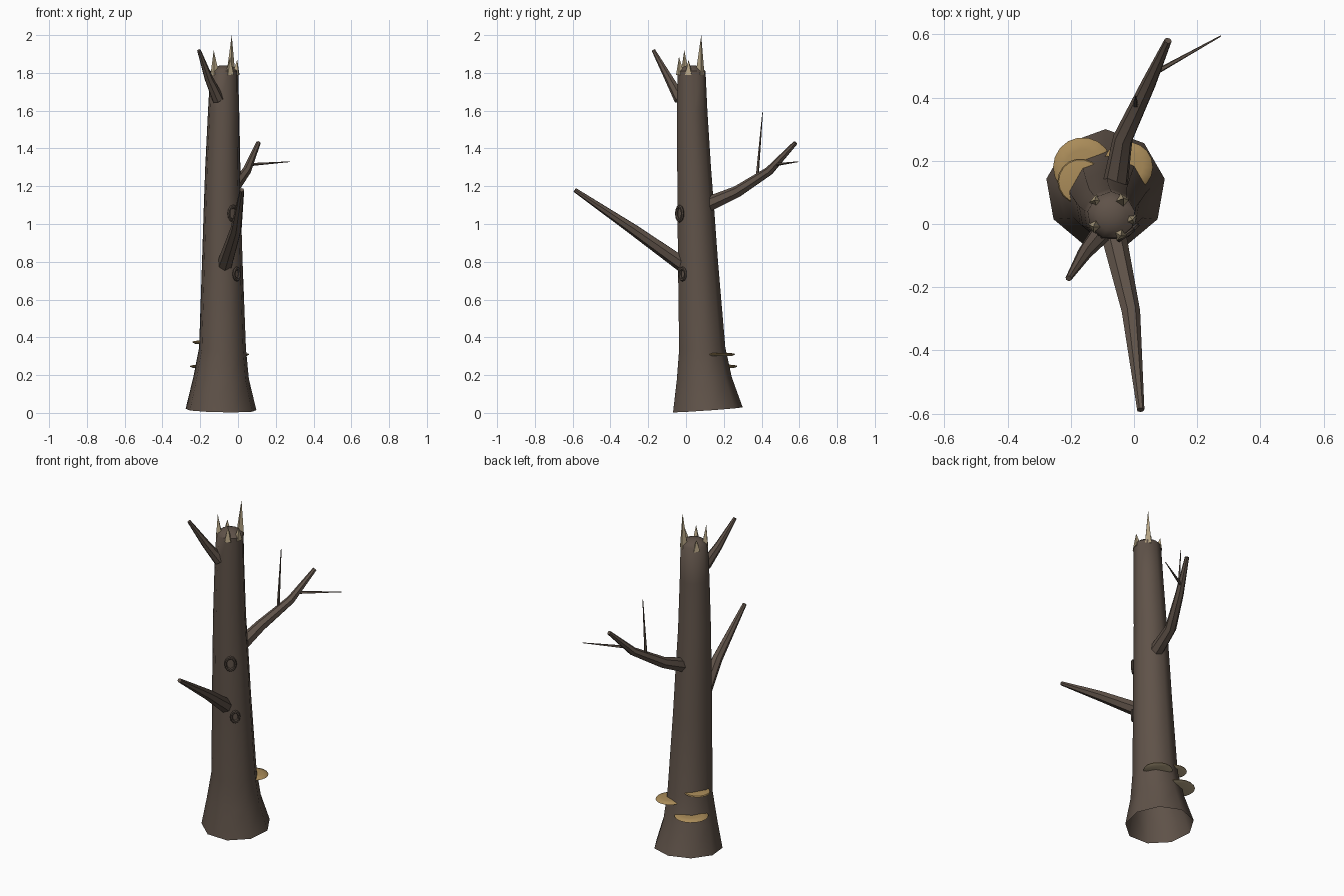
import bpy, bmesh, math
from mathutils import Vector

old = bpy.data.objects.get("Cube")
if old:
    bpy.data.objects.remove(old)


def material(name, colour):
    m = bpy.data.materials.new(name)
    m.use_nodes = True
    m.diffuse_color = (*colour, 1)
    bsdf = m.node_tree.nodes["Principled BSDF"]
    bsdf.inputs["Base Color"].default_value = (*colour, 1)
    bsdf.inputs["Roughness"].default_value = 0.9
    return m


BARK = material("bark brown", (0.115, 0.085, 0.066))
KNOT = material("dark knot brown", (0.075, 0.056, 0.044))
WOOD = material("pale split wood", (0.46, 0.37, 0.23))
FUNGUS = material("fungus tan", (0.40, 0.26, 0.10))


def finish(name, bm, mats, angle=50):
    bmesh.ops.recalc_face_normals(bm, faces=bm.faces[:])
    mesh = bpy.data.meshes.new(name)
    bm.to_mesh(mesh)
    bm.free()
    ob = bpy.data.objects.new(name, mesh)
    bpy.context.collection.objects.link(ob)
    for m in mats:
        mesh.materials.append(m)
    bpy.ops.object.select_all(action='DESELECT')
    ob.select_set(True)
    bpy.context.view_layer.objects.active = ob
    if angle:
        bpy.ops.object.shade_smooth_by_angle(angle=math.radians(angle))
    return ob


def bridge(bm, rings):
    for a, b in zip(rings, rings[1:]):
        n = len(a)
        for i in range(n):
            j = (i + 1) % n
            bm.faces.new((a[i], a[j], b[j], b[i]))


def tube(name, path, radii, sides, mat):
    """Tapered limb along a bent path, capped at both ends."""
    bm = bmesh.new()
    pts = [Vector(p) for p in path]
    rings = []
    for k, p in enumerate(pts):
        axis = pts[min(k + 1, len(pts) - 1)] - pts[max(k - 1, 0)]
        side = axis.cross(Vector((0.3, -0.2, 1)) if abs(axis.normalized().z) < 0.95
                          else Vector((1, 0, 0))).normalized()
        up = side.cross(axis).normalized()
        rings.append([bm.verts.new(p + radii[k] * (side * math.cos(t) + up * math.sin(t)))
                      for t in (math.tau * i / sides for i in range(sides))])
    bridge(bm, rings)
    bm.faces.new(rings[0])
    bm.faces.new(rings[-1])
    return finish(name, bm, [mat])


# Trunk: flared nine-sided rings (z, centre x, centre y, radius), open below
PROFILE = [(0.016, -0.09, 0.11, 0.19), (0.18, -0.09, 0.092, 0.15),
           (0.34, -0.082, 0.082, 0.126), (0.8, -0.083, 0.06, 0.109),
           (1.05, -0.083, 0.05, 0.101), (1.3, -0.083, 0.04, 0.092),
           (1.6, -0.077, 0.03, 0.083), (1.81, -0.072, 0.027, 0.076)]
bm = bmesh.new()
rings = []
for z, cx, cy, r in PROFILE:
    ring = []
    for i in range(9):
        t = math.pi / 2 + math.tau * i / 9
        dx, dy = r * math.cos(t), r * math.sin(t)
        tilt = (0.07 * dy - 0.02 * dx) * (1 - z / 1.81)
        ring.append(bm.verts.new((cx + dx, cy + dy, z + tilt)))
    rings.append(ring)
bridge(bm, rings)
# Rounded broken top
z, cx, cy, r = PROFILE[-1]
dome = [rings[-1]]
for k, h in ((0.65, 0.02), (0.3, 0.03)):
    dome.append([bm.verts.new((cx + (v.co.x - cx) * k, cy + (v.co.y - cy) * k, z + h))
                 for v in rings[-1]])
bridge(bm, dome)
bm.faces.new(dome[-1])
finish("trunk", bm, [BARK])

# Branches and twigs
tube("front_branch", [(-0.07, -0.015, 0.785), (-0.01, -0.28, 0.972), (0.021, -0.588, 1.18)],
     [0.042, 0.03, 0.012], 7, BARK)
tube("back_branch", [(-0.06, 0.12, 1.105), (-0.035, 0.27, 1.17),
                     (0.045, 0.44, 1.28), (0.108, 0.58, 1.43)],
     [0.041, 0.032, 0.024, 0.012], 7, BARK)
tube("upper_branch", [(-0.105, -0.03, 1.66), (-0.155, -0.09, 1.77), (-0.207, -0.172, 1.92)],
     [0.033, 0.023, 0.01], 7, BARK)
tube("upright_twig", [(0.005, 0.375, 1.24), (0.005, 0.405, 1.59)], [0.009, 0.002], 5, BARK)
tube("side_twig", [(0.06, 0.475, 1.315), (0.275, 0.595, 1.33)], [0.009, 0.002], 5, BARK)

# Splinters around the broken top: foot x, foot y, tip height
SPLINTERS = [(-0.118, 0.07, 1.86), (-0.038, 0.074, 2.0), (-0.012, 0.015, 1.87),
             (-0.045, -0.03, 1.885), (-0.122, -0.005, 1.92)]
for n, (x, y, top) in enumerate(SPLINTERS, 1):
    bm = bmesh.new()
    out = Vector((x - cx, y - cy, 0)).normalized()
    side = Vector((-out.y, out.x, 0))
    foot = [bm.verts.new(Vector((x, y, 1.79)) + 0.017 * (out * a + side * b))
            for a, b in ((1, 1), (-1, 1), (-1, -1), (1, -1))]
    tip = bm.verts.new(Vector((x, y, top)) + out * 0.008)
    bm.faces.new(foot)
    for i in range(4):
        bm.faces.new((foot[i], foot[(i + 1) % 4], tip))
    finish(f"splinter_{n}", bm, [WOOD], 0)

# Oval bark knots set into the trunk
KNOTS = [(-0.026, -0.034, 1.055, -55, 0.034), (-0.006, -0.018, 0.735, -45, 0.027)]
for n, (x, y, zc, ang, size) in enumerate(KNOTS, 1):
    bpy.ops.mesh.primitive_torus_add(major_radius=size, minor_radius=0.009,
                                     major_segments=12, minor_segments=6,
                                     location=(x, y, zc),
                                     rotation=(math.pi / 2, 0, math.radians(ang + 90)))
    ob = bpy.context.object
    ob.name = f"knot_{n}"
    ob.scale = (0.8, 1.1, 1)
    ob.data.materials.append(KNOT)
    bpy.ops.object.shade_smooth_by_angle(angle=math.radians(50))

# Shelf fungi: shallow discs, tan above and pale beneath
SHELVES = [(-0.02, 0.18, 0.31, 0.08), (-0.162, 0.18, 0.247, 0.094), (-0.17, 0.135, 0.375, 0.072)]
for n, (x, y, zc, r) in enumerate(SHELVES, 1):
    bm = bmesh.new()
    rings = [[bm.verts.new((x + r * k * math.cos(t), y + r * k * math.sin(t), zc + h))
              for t in (math.tau * i / 18 for i in range(18))]
             for k, h in ((0.8, -0.009), (1, -0.002), (0.95, 0.004), (0.6, 0.008))]
    bridge(bm, rings)
    bm.faces.new(rings[0])
    bm.faces.new(rings[-1])
    bm.faces.ensure_lookup_table()
    for f in bm.faces:
        f.material_index = 1 if f.calc_center_median().z < zc - 0.001 else 0
    finish(f"shelf_fungus_{n}", bm, [FUNGUS, WOOD])
